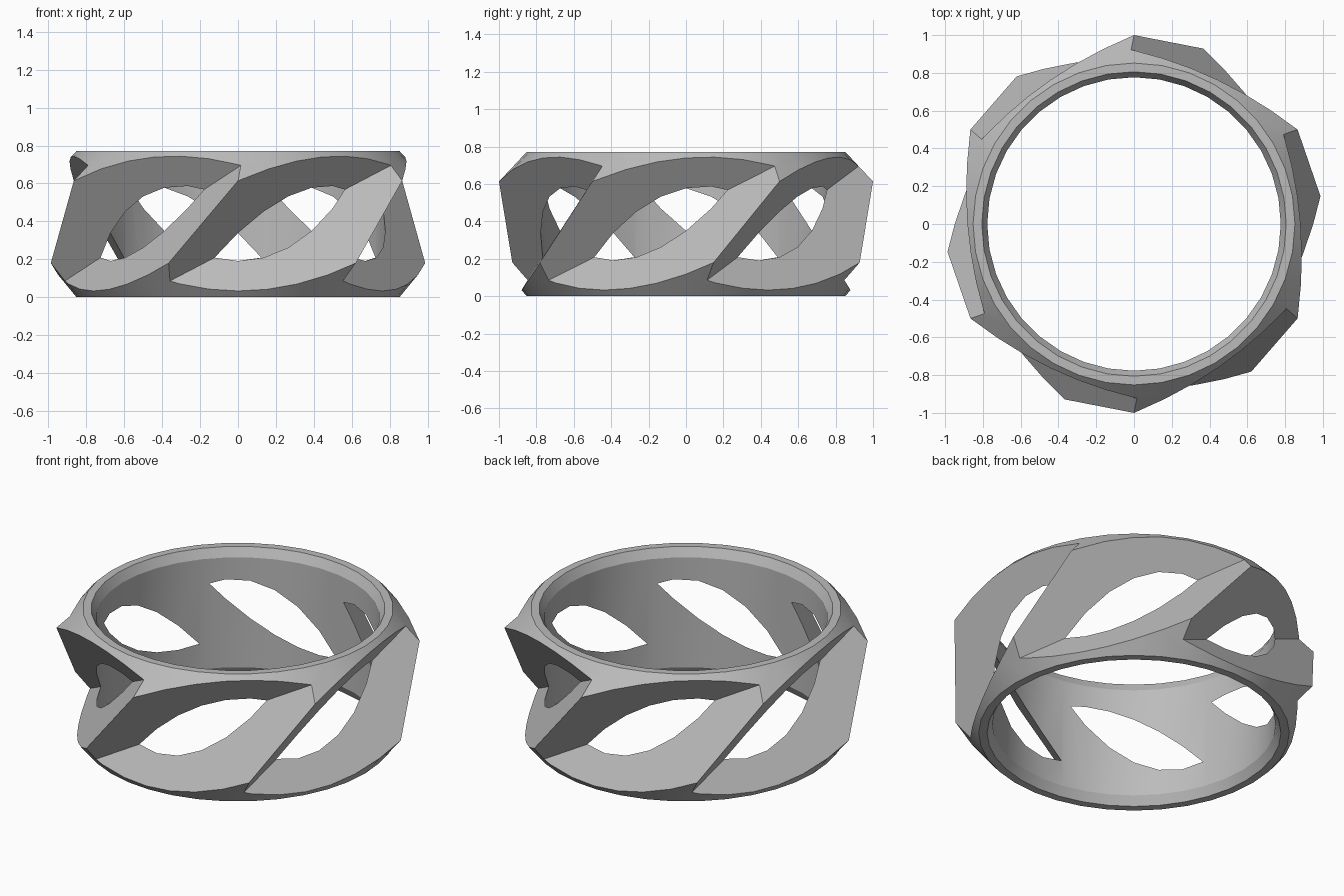
import bpy, bmesh
from math import radians, pi, cos, sin
from mathutils import Vector, Matrix

SIDES = 36
HEIGHT = 0.771
TURN = Matrix.Rotation(pi / 3, 3, 'Z')

cube = bpy.data.objects.get("Cube")
if cube:
    bpy.data.objects.remove(cube, do_unlink=True)

gray = bpy.data.materials.new("plain gray")
gray.use_nodes = True
gray.diffuse_color = (0.5, 0.5, 0.5, 1)
gray.node_tree.nodes["Principled BSDF"].inputs["Base Color"].default_value = (0.5, 0.5, 0.5, 1)


def make_object(name, bm):
    bmesh.ops.recalc_face_normals(bm, faces=bm.faces)
    mesh = bpy.data.meshes.new(name)
    bm.to_mesh(mesh)
    bm.free()
    mesh.materials.append(gray)
    obj = bpy.data.objects.new(name, mesh)
    bpy.context.collection.objects.link(obj)
    return obj


def polar(radius, degrees, z):
    a = radians(degrees)
    return Vector((radius * cos(a), radius * sin(a), z))


# Ring body: chamfered bore and sloping outer shoulders, spun around z
def ring_body():
    profile = [(0.777, 0.053), (0.806, 0), (0.852, 0), (1.02, 0.204),
               (1.02, 0.593), (0.852, HEIGHT), (0.806, HEIGHT), (0.777, HEIGHT - 0.053)]
    bm = bmesh.new()
    verts = [bm.verts.new((r, 0, z)) for r, z in profile]
    edges = [bm.edges.new((verts[i - 1], v)) for i, v in enumerate(verts)]
    bmesh.ops.spin(bm, geom=verts + edges, cent=(0, 0, 0), axis=(0, 0, 1),
                   angle=2 * pi, steps=SIDES, use_merge=True)
    bmesh.ops.remove_doubles(bm, verts=bm.verts, dist=0.0005)
    return make_object("twisted_ring", bm)


# V groove cutter: a triangular prism between two neighbouring slanted ridges
def groove_cutter(index):
    top, low = polar(1, -90, 0.614), polar(0.9985, -111.6, 0.178)
    top2, low2 = TURN @ top, TURN @ low
    valley = polar(0.685, -70.8, 0.391)
    n1 = (low - top).cross(valley - top).normalized()
    n2 = (low2 - top2).cross(valley - top2).normalized()
    along = n1.cross(n2).normalized()

    def in_plane(point):
        offset = point - valley
        return (offset - along * offset.dot(along)).normalized()

    side1, side2 = in_plane((top + low) / 2), in_plane((top2 + low2) / 2)
    bm = bmesh.new()
    for end in (-1.6, 1.6):
        for side in (Vector(), side1 * 1.6, side2 * 1.6):
            bm.verts.new(valley + along * end + side)
    bmesh.ops.convex_hull(bm, input=bm.verts)
    bmesh.ops.dissolve_limit(bm, angle_limit=0.01, verts=bm.verts, edges=bm.edges)
    bmesh.ops.rotate(bm, verts=bm.verts, cent=(0, 0, 0),
                     matrix=Matrix.Rotation(index * pi / 3, 3, 'Z'))
    cutter = make_object("groove_cutter", bm)
    cutter.hide_render = True
    return cutter


# Cut the six grooves, which open into the bore
ring = ring_body()
bpy.ops.object.select_all(action='DESELECT')
bpy.context.view_layer.objects.active = ring
ring.select_set(True)
for i in range(6):
    cutter = groove_cutter(i)
    cut = ring.modifiers.new("groove", 'BOOLEAN')
    cut.operation = 'DIFFERENCE'
    cut.solver = 'EXACT'
    cut.object = cutter
    bpy.ops.object.modifier_apply(modifier=cut.name)
    bpy.data.objects.remove(cutter, do_unlink=True)

bpy.ops.object.shade_smooth_by_angle(angle=radians(20))
